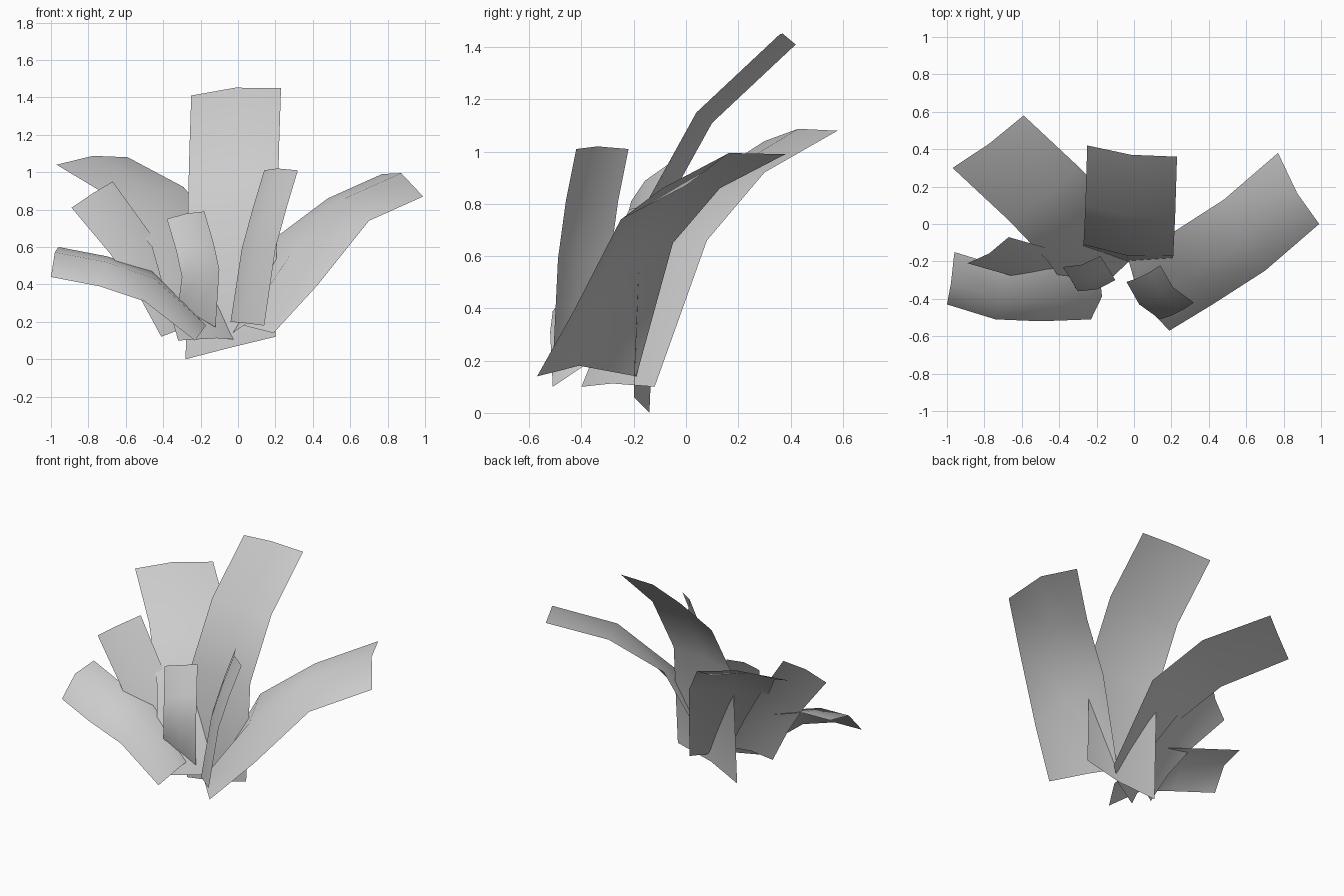
import bpy
import bmesh
from mathutils import Vector

UNIT = 0.01  # leaf measurements are written in hundredths

default_cube = bpy.data.objects.get("Cube")
if default_cube:
    bpy.data.objects.remove(default_cube, do_unlink=True)


def make_material(name, colour):
    material = bpy.data.materials.new(name)
    material.use_nodes = True
    material.diffuse_color = colour
    material.node_tree.nodes["Principled BSDF"].inputs["Base Color"].default_value = colour
    return material


leaf_grey = make_material("pale_grey", (0.6, 0.6, 0.6, 1))


def make_leaf(name, spine, across, tilts, crown):
    """Sweep an arched three-point section along a spine.

    spine: points from base to tip, across: half width in plan,
    tilts: half rise of the section at each spine point,
    crown: how far the midrib stands above the two edges.
    """
    points = [Vector(point) * UNIT for point in spine]
    bm = bmesh.new()
    rows = []
    for index, centre in enumerate(points):
        before = points[max(index - 1, 0)]
        after = points[min(index + 1, len(points) - 1)]
        half = Vector((*across, tilts[index])) * UNIT
        normal = half.cross(after - before).normalized()
        if normal.z < 0:
            normal.negate()
        midrib = centre + normal * crown * UNIT
        section = (centre - half, midrib, centre + half)
        rows.append([bm.verts.new(position) for position in section])

    # Join neighbouring sections into the blade
    for lower, upper in zip(rows, rows[1:]):
        for side in range(len(lower) - 1):
            face = bm.faces.new((lower[side], lower[side + 1], upper[side + 1], upper[side]))
            face.smooth = True

    # Turn the blade so its upper side faces up
    bm.normal_update()
    if sum(face.normal.z for face in bm.faces) < 0:
        bmesh.ops.reverse_faces(bm, faces=bm.faces[:])

    mesh = bpy.data.meshes.new(name)
    bm.to_mesh(mesh)
    bm.free()
    mesh.materials.append(leaf_grey)
    leaf = bpy.data.objects.new(name, mesh)
    bpy.context.collection.objects.link(leaf)
    return leaf


# Large leaves at the back and sides
make_leaf("tall_back_leaf",
          spine=[(-4, -17, 6), (-3, -14, 75), (-2, 7, 113), (-1, 39, 143)],
          across=(24, -3), tilts=(6, 2, 2, 2), crown=3)
make_leaf("broad_left_leaf",
          spine=[(8, -38, 14), (31, -24, 52), (59, -6, 80), (88, 19, 93)],
          across=(11, -19), tilts=(0, -13, -6, -6), crown=7)
make_leaf("broad_right_leaf",
          spine=[(-13, -26, 10), (-27, -6, 63), (-48, 16, 89), (-78, 44, 106)],
          across=(19, 14), tilts=(0, 3, 3, 2), crown=3)

# Smaller leaves on the right
make_leaf("middle_right_leaf",
          spine=[(-30, -26, 16), (-42, -24, 38), (-57, -20, 61), (-78, -14, 88)],
          across=(11, 7), tilts=(4, 4, 5, 7), crown=2)
make_leaf("drooping_right_leaf",
          spine=[(-21, -37, 14), (-48, -38, 39), (-72, -37, 47), (-98, -29, 52)],
          across=(2, 14), tilts=(4, 8, 8, 8), crown=6)

# Small upright leaves at the front
make_leaf("short_front_leaf",
          spine=[(-22, -30, 23), (-20, -33, 46), (-23, -28, 60), (-28, -20, 77)],
          across=(10, 3), tilts=(-6, 2, 2, 2), crown=2)
make_leaf("upright_front_leaf",
          spine=[(5, -41, 19), (11, -39, 59), (17, -36, 81), (23, -32, 101)],
          across=(9, -10), tilts=(-1, 0, 0, 0), crown=3)
